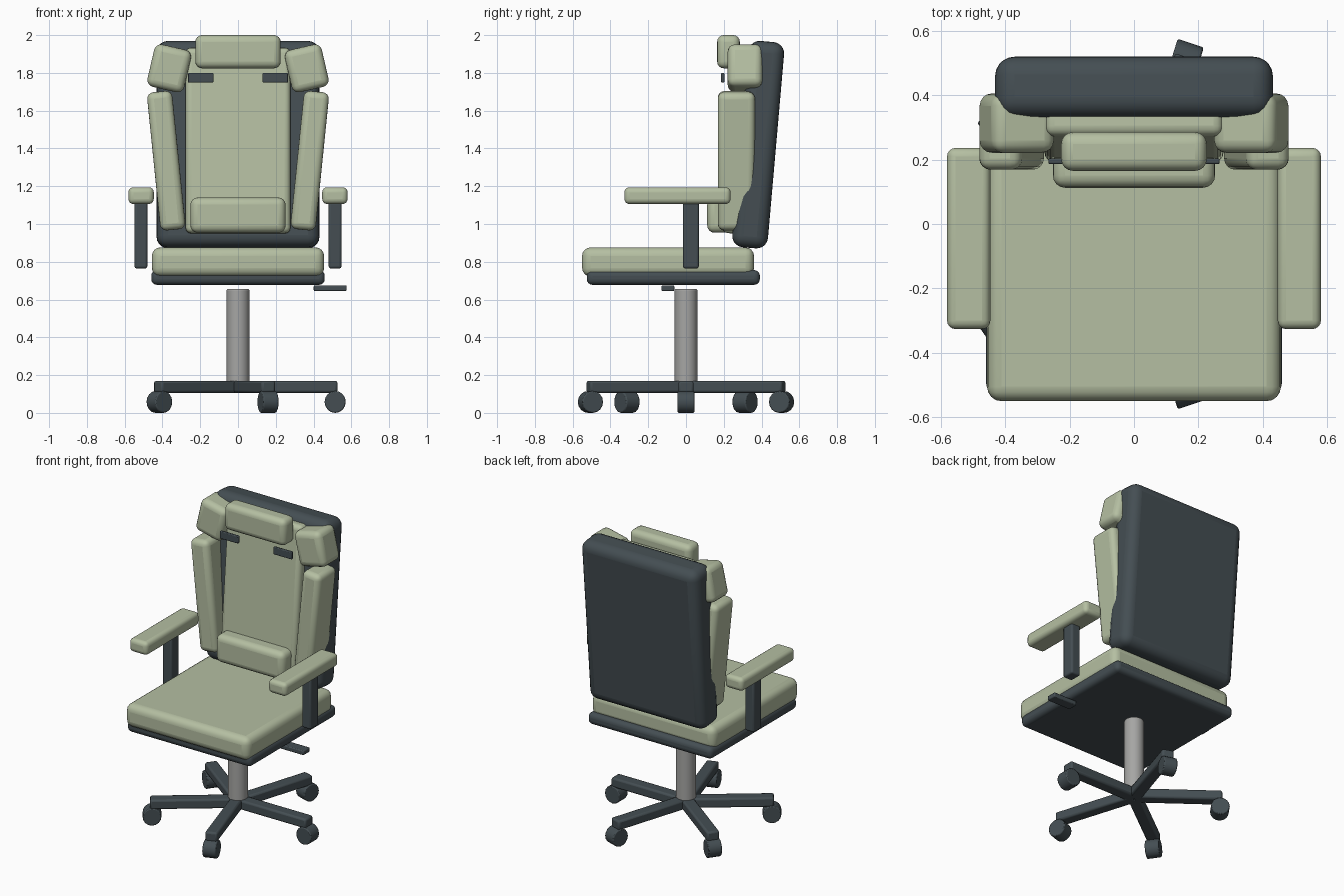
import bpy
from math import radians, cos, sin, pi
from mathutils import Matrix, Vector

cube = bpy.data.objects.get("Cube")
if cube:
    bpy.data.objects.remove(cube, do_unlink=True)


def material(name, rgb, roughness=0.7):
    mat = bpy.data.materials.new(name)
    mat.use_nodes = True
    mat.diffuse_color = (*rgb, 1)
    bsdf = mat.node_tree.nodes["Principled BSDF"]
    bsdf.inputs["Base Color"].default_value = (*rgb, 1)
    bsdf.inputs["Roughness"].default_value = roughness
    return mat


SAGE = material("sage fabric", (0.46, 0.52, 0.36))
DARK = material("dark slate plastic", (0.058, 0.076, 0.086))
GREY = material("grey metal", (0.38, 0.38, 0.37))


def finish(name, mat, bevel, segments):
    obj = bpy.context.object
    obj.name = obj.data.name = name
    obj.data.materials.append(mat)
    bpy.ops.object.transform_apply(location=False, rotation=False, scale=True)
    if bevel:
        mod = obj.modifiers.new("soft edges", 'BEVEL')
        mod.width = bevel
        mod.segments = segments
        mod.limit_method = 'ANGLE'
        mod.angle_limit = radians(40)
    bpy.ops.object.shade_smooth_by_angle(angle=radians(35))
    return obj


def box(name, center, size, mat, bevel, tilt=(0, 0, 0), segments=4):
    bpy.ops.mesh.primitive_cube_add(size=1, location=center)
    bpy.context.object.scale = size
    obj = finish(name, mat, bevel, segments)
    obj.rotation_euler = [radians(a) for a in tilt]
    return obj


def cylinder(name, center, radius, depth, mat, bevel, sides, rotation=(0, 0, 0)):
    bpy.ops.mesh.primitive_cylinder_add(vertices=sides, radius=radius, depth=depth,
                                        location=center, rotation=rotation)
    return finish(name, mat, bevel, 2)


# Five-spoke base, slightly narrower in x
SQUEEZE = Matrix.Diagonal((0.967, 1, 1, 1))
for i in range(5):
    a = i * 2 * pi / 5
    c, s = cos(a), sin(a)
    arm = box(f"base_arm_{i + 1}", (0.272 * c, 0.272 * s, 0.138), (0.545, 0.08, 0.064),
              DARK, 0.012, segments=2)
    arm.rotation_euler.z = a
    caster = cylinder(f"caster_{i + 1}", (0.532 * c, 0.532 * s, 0.058), 0.058, 0.088,
                      DARK, 0.006, 16, (pi / 2, 0, a))
    bpy.context.view_layer.update()
    for part in (arm, caster):
        part.data.transform(SQUEEZE @ part.matrix_world)
        part.matrix_world = Matrix.Identity(4)

# Gas column
cylinder("column", (0, 0, 0.39), 0.06, 0.53, GREY, 0.006, 32)

# Seat
box("seat_base", (0, -0.067, 0.717), (0.918, 0.916, 0.078), DARK, 0.03)
box("seat_cushion", (0, -0.095, 0.799), (0.912, 0.91, 0.154), SAGE, 0.045)
box("height_lever", (0.488, -0.096, 0.66), (0.174, 0.068, 0.03), DARK, 0.006, segments=2)

# Backrest, leaning back
LEAN = (-5, 0, 0)
box("backrest_shell", (0, 0.382, 1.42), (0.862, 0.19, 1.096), DARK, 0.06, LEAN, 5)
box("backrest_panel", (0, 0.292, 1.44), (0.555, 0.12, 0.985), SAGE, 0.03, LEAN)
box("lumbar_cushion", (0, 0.18, 1.047), (0.504, 0.135, 0.186), SAGE, 0.038)
box("headrest", (0, 0.225, 1.912), (0.452, 0.12, 0.176), SAGE, 0.036)

# Mirrored side parts
for side, x in (("left", 1), ("right", -1)):
    box(f"side_bolster_{side}", (x * 0.38, 0.267, 1.335), (0.134, 0.197, 0.735),
        SAGE, 0.035, (0, x * 5.8, 0))
    box(f"shoulder_wing_{side}", (x * 0.364, 0.313, 1.824), (0.2, 0.184, 0.23),
        SAGE, 0.038, (0, x * -13, 0))
    box(f"strap_slot_{side}", (x * 0.198, 0.195, 1.774), (0.136, 0.018, 0.05),
        DARK, 0.005, segments=2)
    box(f"armrest_post_{side}", (x * 0.514, 0.026, 0.94), (0.068, 0.084, 0.35), DARK, 0.012)
    box(f"armrest_pad_{side}", (x * 0.513, -0.045, 1.15), (0.134, 0.562, 0.088), SAGE, 0.026)
